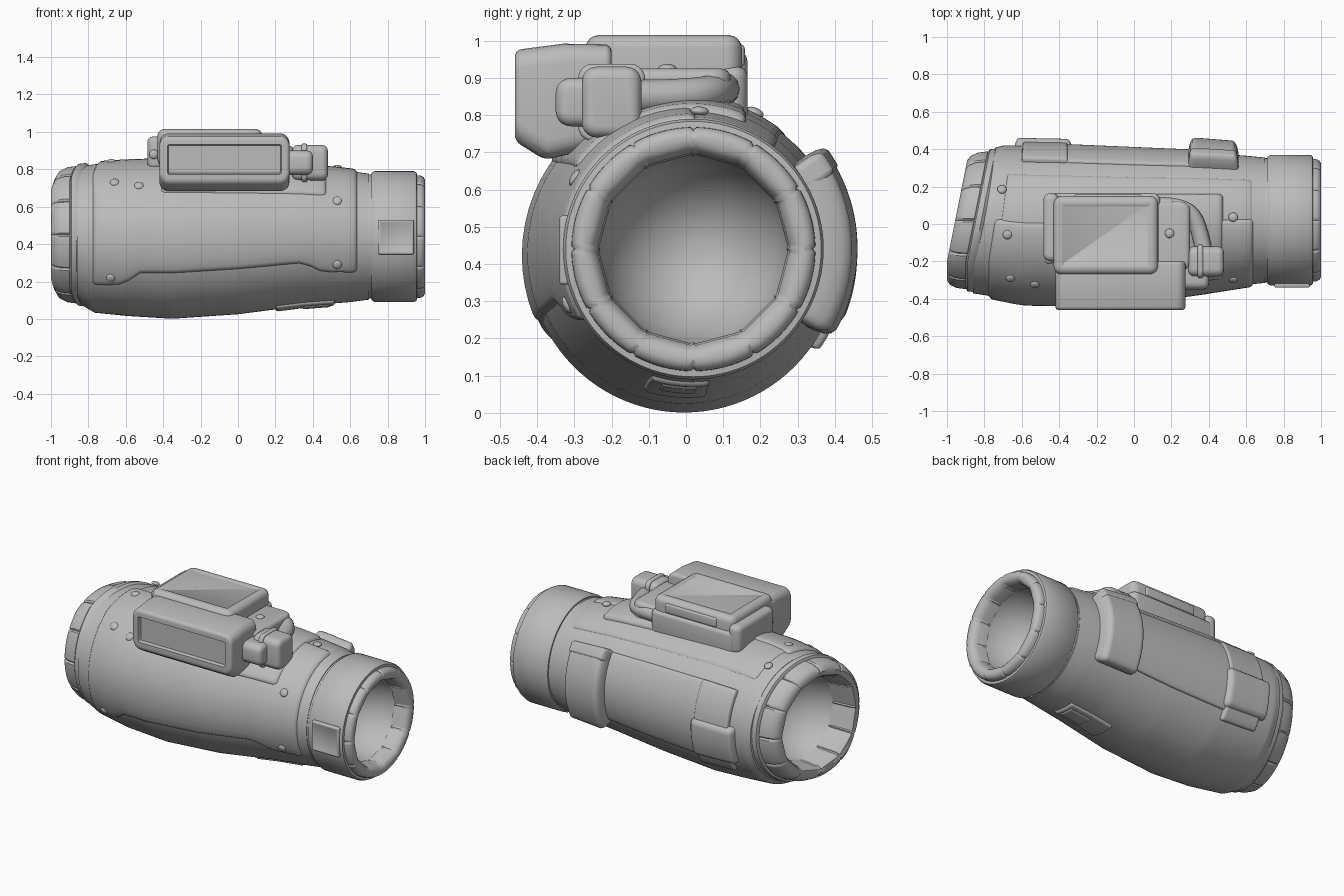
import bpy, bmesh, math
from mathutils import Vector

cube = bpy.data.objects.get("Cube")
if cube:
    bpy.data.objects.remove(cube, do_unlink=True)

grey = bpy.data.materials.new("plain grey")
grey.use_nodes = True
grey.diffuse_color = (0.5, 0.5, 0.5, 1)
grey.node_tree.nodes["Principled BSDF"].inputs["Base Color"].default_value = (0.5, 0.5, 0.5, 1)
parts = []

# Forearm sections: x, centre y, centre z, half width, half height
ARM = [(-1.0, 0.02, 0.45, 0.33, 0.33), (-0.9, 0.02, 0.45, 0.385, 0.365), (-0.8, 0.02, 0.43, 0.40, 0.397),
       (-0.6, 0.0, 0.427, 0.42, 0.411), (-0.35, -0.005, 0.423, 0.42, 0.422), (0.0, -0.005, 0.43, 0.405, 0.405),
       (0.35, 0.01, 0.443, 0.375, 0.373), (0.6, 0.02, 0.44, 0.345, 0.35), (0.75, 0.02, 0.44, 0.33, 0.33)]


def lerp_rows(rows, x):
    for a, b in zip(rows, rows[1:]):
        if x <= b[0]:
            t = max(0, (x - a[0]) / (b[0] - a[0]))
            return [p + (q - p) * t for p, q in zip(a[1:], b[1:])]
    return rows[-1][1:]


def slant(x, y):
    # the elbow opening leans back on the far side
    k = min(1, max(0, (-0.55 - x) / 0.3))
    return x + k * 0.2 * max(0, y + 0.2)


def on_arm(x, deg, lift=0):
    cy, cz, ry, rz = lerp_rows(ARM, x)
    a = math.radians(deg)
    y, z = cy + (ry + lift) * math.cos(a), cz + (rz + lift) * math.sin(a)
    return Vector((slant(x, y), y, z))


def finish(name, bm):
    bmesh.ops.recalc_face_normals(bm, faces=bm.faces)
    me = bpy.data.meshes.new(name)
    bm.to_mesh(me)
    bm.free()
    me.materials.append(grey)
    ob = bpy.data.objects.new(name, me)
    bpy.context.collection.objects.link(ob)
    parts.append(ob)
    return ob


def skin(bm, rows, wrap):
    n = len(rows[0])
    for a, b in zip(rows, rows[1:]):
        for i in range(n if wrap else n - 1):
            j = (i + 1) % n
            bm.faces.new((a[i], a[j], b[j], b[i]))


def loft(name, sections, notch=0, n=96, cap=False):
    # rings swept along x; notch pinches them into twelve straight-sided pads
    bm, rows = bmesh.new(), []
    for x, cy, cz, ry, rz in sections:
        ring = []
        for i in range(n):
            a = math.tau * i / n
            r = 1
            if notch:
                r -= notch if i % (n // 12) == 0 else 0
                if ry < 0.3:
                    r *= math.cos(math.pi / 12) / math.cos(a % (math.pi / 6) - math.pi / 12)
            y = cy + ry * r * math.cos(a)
            ring.append(bm.verts.new((slant(x, y), y, cz + rz * r * math.sin(a))))
        rows.append(ring)
    skin(bm, rows, True)
    if cap:
        bm.faces.new(rows[-1])
    return finish(name, bm)


def round_loft(name, cy, cz, profile, **kw):
    return loft(name, [(x, cy, cz, r, r) for x, r in profile], **kw)


def bowl(name, cz, x, depth, r):
    turns = [math.radians(d) for d in range(0, 90, 6)]
    round_loft(name, 0.02, cz, [(x + depth * math.sin(t), r * math.cos(t)) for t in turns], cap=True)


def steps(length, b, n):
    edge = [0, 0.06 * b, 0.3 * b, 0.6 * b, b]
    mid = [b + (length - 2 * b) * i / n for i in range(1, n)]
    return [e / length for e in edge + mid + [length - e for e in reversed(edge)]]


def patch(name, x0, x1, a0, a1, thick, b=0.03, lower=None):
    # raised plate that follows the arm; lower gives an uneven last edge
    bm, rows = bmesh.new(), []
    w = x1 - x0
    h = math.radians(abs(a1 - a0)) * 0.4
    for u in steps(w, b, 24):
        x, row = x0 + w * u, []
        end = lerp_rows(lower, x)[0] if lower else a1
        for v in steps(h, b, 20):
            px, py = min(u, 1 - u) * w, min(v, 1 - v) * h
            d = min(px, py)
            if max(px, py) < b:
                d = max(0, b - math.hypot(b - px, b - py))
            t = 1 - min(1, d / b)
            lift = -0.012 + (thick + 0.012) * math.sqrt(1 - t * t)
            row.append(bm.verts.new(on_arm(x, a0 + (end - a0) * v, lift)))
        rows.append(row)
    skin(bm, rows, False)
    return finish(name, bm)


def block(name, profile, x0, x1, bevel, inset=None, corner=None):
    # y-z outline pushed along x; corner rounds the edges along one axis first,
    # inset sinks a panel into one side
    bm = bmesh.new()
    ends = [[bm.verts.new((x, y, z)) for y, z in profile] for x in (x0, x1)]
    skin(bm, ends, True)
    for e in ends:
        bm.faces.new(e)
    bmesh.ops.recalc_face_normals(bm, faces=bm.faces)
    if corner:
        axis, size = corner
        along = [e for e in bm.edges if abs((e.verts[0].co - e.verts[1].co).normalized()[axis]) > 0.75]
        bmesh.ops.bevel(bm, geom=along, offset=size, segments=5, profile=0.5, affect='EDGES', clamp_overlap=True)
        bm.normal_update()
    sharp = [e for e in bm.edges if e.calc_face_angle(0) > 0.6]
    bmesh.ops.bevel(bm, geom=sharp, offset=bevel, segments=4, profile=0.5, affect='EDGES', clamp_overlap=True)
    if inset:
        way, rim, depth = inset
        bm.normal_update()
        face = max(bm.faces, key=lambda f: f.normal.dot(Vector(way)) + f.calc_area())
        bmesh.ops.inset_individual(bm, faces=[face], thickness=rim)
        bmesh.ops.inset_individual(bm, faces=[face], thickness=0.006, depth=-depth)
    return finish(name, bm)


def box(name, x0, x1, y0, y1, z0, z1, bevel=0.03, inset=None, corner=None):
    return block(name, [(y0, z0), (y1, z0), (y1, z1), (y0, z1)], x0, x1, bevel, inset, corner)


def stud(name, pos, normal, r=0.025):
    bm = bmesh.new()
    bmesh.ops.create_uvsphere(bm, u_segments=16, v_segments=8, radius=r)
    ob = finish(name, bm)
    ob.scale = (1, 1, 0.5)
    ob.rotation_euler = Vector(normal).to_track_quat('Z', 'Y').to_euler()
    ob.location = pos


# Forearm shell
shell = [(-0.86, *lerp_rows(ARM, -0.86))]
shell += [(x / 40, *lerp_rows(ARM, x / 40)) for x in range(-34, 29)]
loft("forearm_shell", [(-0.87, 0.02, 0.45, 0.35, 0.35)] + shell + [(0.7, 0.02, 0.44, 0.3, 0.3)])

# Elbow opening: band, padded rim, hollow
round_loft("elbow_band", 0.02, 0.45, [(-0.84, 0.37), (-0.86, 0.383), (-0.89, 0.38), (-0.9, 0.36), (-0.89, 0.3)])
round_loft("elbow_rim", 0.02, 0.45, [(-0.88, 0.35), (-0.9, 0.368), (-0.95, 0.362), (-0.985, 0.345), (-1.0, 0.32),
                                     (-0.995, 0.297), (-0.97, 0.282), (-0.85, 0.272)], notch=0.025, n=240)
bowl("elbow_hollow", 0.45, -0.92, 0.32, 0.275)

# Wrist cuff, padded rim, hollow
round_loft("wrist_collar", 0.02, 0.44, [(0.66, 0.3), (0.67, 0.332), (0.715, 0.332), (0.72, 0.3)])
round_loft("wrist_cuff", 0.02, 0.44, [(0.71, 0.3), (0.715, 0.34), (0.73, 0.35), (0.94, 0.35), (0.955, 0.343), (0.96, 0.3)])
round_loft("wrist_rim", 0.02, 0.44, [(0.94, 0.32), (0.95, 0.328), (0.975, 0.327), (0.993, 0.318), (1.0, 0.302), (0.997, 0.285),
                                     (0.985, 0.27), (0.96, 0.26), (0.9, 0.255)], notch=0.02, n=240)
bowl("wrist_hollow", 0.44, 0.95, -0.32, 0.258)
box("cuff_plate", 0.75, 0.94, -0.34, -0.28, 0.345, 0.53, 0.008, ((0, -1, 0), 0.004, 0.003))

# Front armour plate with uneven lower edge, and top plate
edge = [(-0.76, 219), (-0.62, 217), (-0.52, 206), (0.35, 203), (0.45, 212), (0.63, 214)]
patch("front_armour", -0.78, 0.64, 88, 204, 0.016, 0.03, edge)
patch("top_armour", -0.74, 0.64, 50, 94, 0.006, 0.03)

# Back panel, straps and clasps
patch("back_panel", -0.5, 0.4, -28, 38, 0.012, 0.015)
patch("wrist_clasp", 0.29, 0.56, -34, 38, 0.075, 0.035)
patch("wrist_clasp_hinge", 0.29, 0.56, 26, 39, 0.08, 0.025)
patch("elbow_strap", -0.63, -0.35, -36, 38, 0.022, 0.015)
patch("elbow_clasp", -0.7, -0.33, -26, 8, 0.04, 0.035)
patch("underside_tab", 0.2, 0.52, 252, 278, 0.012, 0.015)
patch("underside_tab_inner", 0.34, 0.5, 257, 273, 0.018, 0.012)

# Display mount flange on the arm
patch("mount_flange", -0.42, 0.48, 66, 146, 0.026, 0.03)

# Display unit: main housing, screen housing, base
box("main_housing", -0.43, 0.13, -0.27, 0.15, 0.82, 1.015, 0.035, ((0, 0, 1), 0.015, 0.005), (2, 0.045))
block("screen_housing", [(-0.2, 0.72), (-0.2, 0.99), (-0.33, 0.992), (-0.46, 0.975), (-0.46, 0.73), (-0.38, 0.68)],
      -0.42, 0.275, 0.018, ((0, -0.9, 0), 0.025, 0.02), (1, 0.05))
box("side_bracket", -0.485, -0.4, -0.2, 0.165, 0.8, 0.975, 0.03, corner=(2, 0.04))
box("rear_base", -0.46, 0.14, -0.1, 0.165, 0.78, 0.93, 0.025, corner=(2, 0.04))
box("side_base", 0.08, 0.3, -0.25, 0.12, 0.78, 0.925, 0.025, corner=(2, 0.05))
box("rear_grip", -0.32, 0.04, 0.13, 0.158, 0.93, 0.99, 0.012)

# Plug on the wrist side of the display with its looped cable
box("plug_socket", 0.25, 0.4, -0.35, -0.14, 0.77, 0.9, 0.03, corner=(0, 0.04))
box("plug_body", 0.29, 0.48, -0.28, -0.12, 0.74, 0.93, 0.03, corner=(0, 0.04))
box("plug_ring", 0.34, 0.37, -0.29, -0.11, 0.73, 0.938, 0.01, corner=(0, 0.04))
cable = bpy.data.curves.new("cable", 'CURVE')
cable.dimensions = '3D'
cable.bevel_depth = 0.045
cable.bevel_resolution = 4
line = cable.splines.new('NURBS')
path = [(0.1, 0.1, 0.87), (0.22, 0.1, 0.87), (0.32, 0.07, 0.86), (0.35, -0.03, 0.85), (0.38, -0.17, 0.85)]
line.points.add(len(path) - 1)
for p, co in zip(line.points, path):
    p.co = (*co, 1)
line.use_endpoint_u = True
cable.materials.append(grey)
bpy.context.collection.objects.link(bpy.data.objects.new("cable", cable))

# Rivets on the arm
for i, (x, deg) in enumerate([(-0.66, 134), (-0.68, 210), (0.53, 149), (0.53, 204), (-0.69, 99), (0.53, 87),
                              (-0.76, 66), (-0.53, 138), (0.44, 134), (0.12, 141)]):
    p = on_arm(x, deg, 0.014)
    stud("rivet_%d" % i, p, p - on_arm(x, deg, -0.1))
stud("housing_screw", (0.19, -0.05, 0.925), (0, 0, 1))
for z in (0.76, 0.88):
    stud("bracket_pin", (-0.45, -0.2, z), (0, -1, 0))

bpy.ops.object.select_all(action='DESELECT')
for ob in parts:
    ob.select_set(True)
bpy.context.view_layer.objects.active = parts[0]
bpy.ops.object.shade_smooth_by_angle(angle=math.radians(40))
